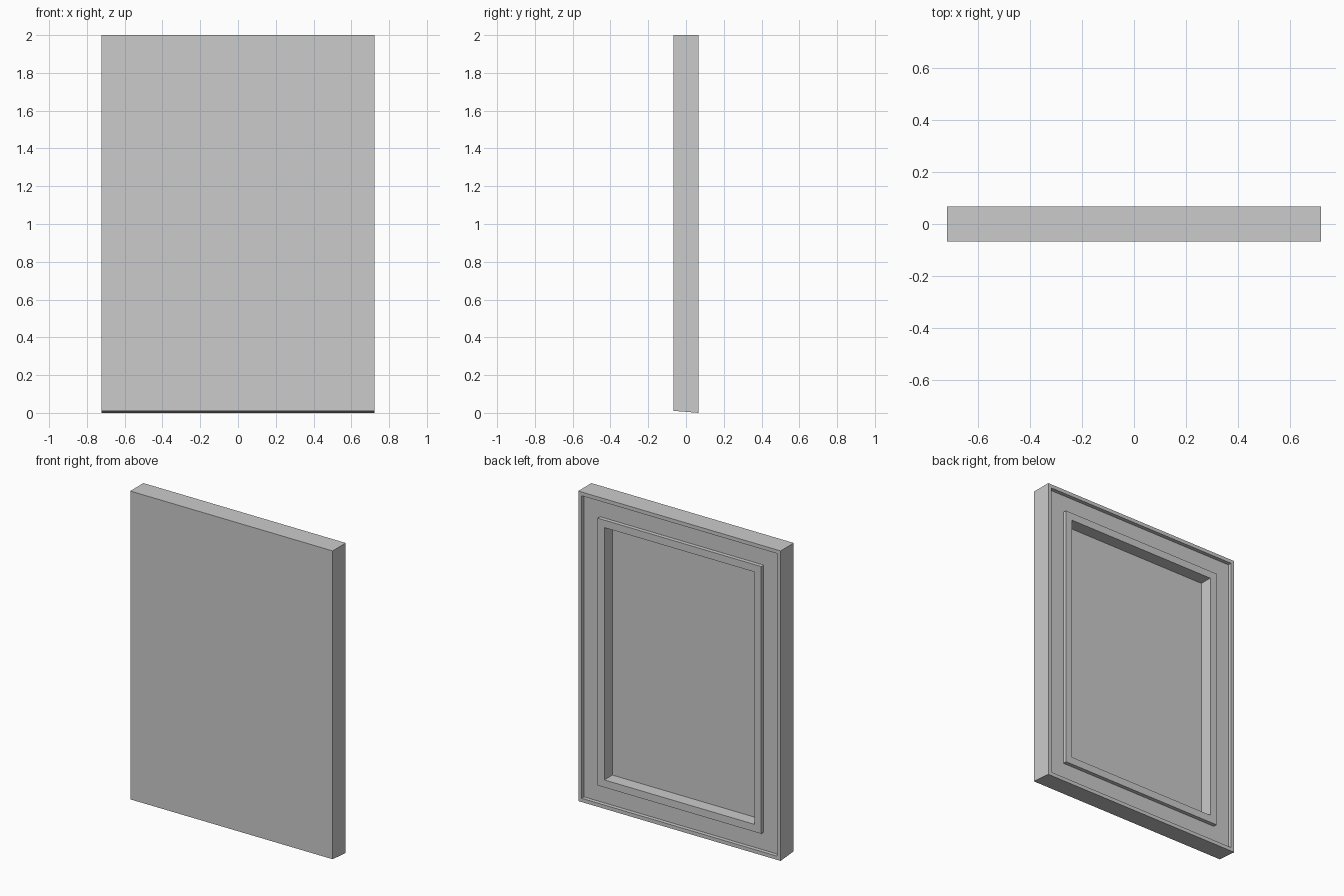
import bpy, bmesh

if "Cube" in bpy.data.objects:
    bpy.data.objects.remove(bpy.data.objects["Cube"])

HALF_W, HALF_D, HEIGHT = 0.722, 0.067, 2.0


def ring(bm, inset, y, foot=0.0):
    """Rectangle of four vertices inset from the panel outline at depth y."""
    x = HALF_W - inset
    lo, hi = inset + foot, HEIGHT - inset
    return [bm.verts.new(p) for p in
            ((-x, y, lo), (x, y, lo), (x, y, hi), (-x, y, hi))]


# Cross-section from the front face, round the rim and into the back:
# (inset from outline, depth, lift of the lower edge)
section = [
    (0.0, -HALF_D, 0.011),         # front face, slightly raised lower edge
    (0.0, HALF_D, 0.0),            # outer rim
    (0.024, HALF_D, 0.0),
    (0.024, HALF_D - 0.025, 0.0),  # shallow channel
    (0.138, HALF_D - 0.025, 0.0),
    (0.138, HALF_D, 0.0),          # raised inner moulding
    (0.186, HALF_D, 0.0),
    (0.186, HALF_D - 0.082, 0.0),  # deep central recess
]

bm = bmesh.new()
rings = [ring(bm, *s) for s in section]
for a, b in zip(rings, rings[1:]):
    for i in range(4):
        j = (i + 1) % 4
        bm.faces.new((a[i], b[i], b[j], a[j]))
bm.faces.new(rings[0])
bm.faces.new(rings[-1][::-1])
bmesh.ops.recalc_face_normals(bm, faces=bm.faces)

mesh = bpy.data.meshes.new("framed_panel")
bm.to_mesh(mesh)
bm.free()
panel = bpy.data.objects.new("framed_panel", mesh)
bpy.context.collection.objects.link(panel)
